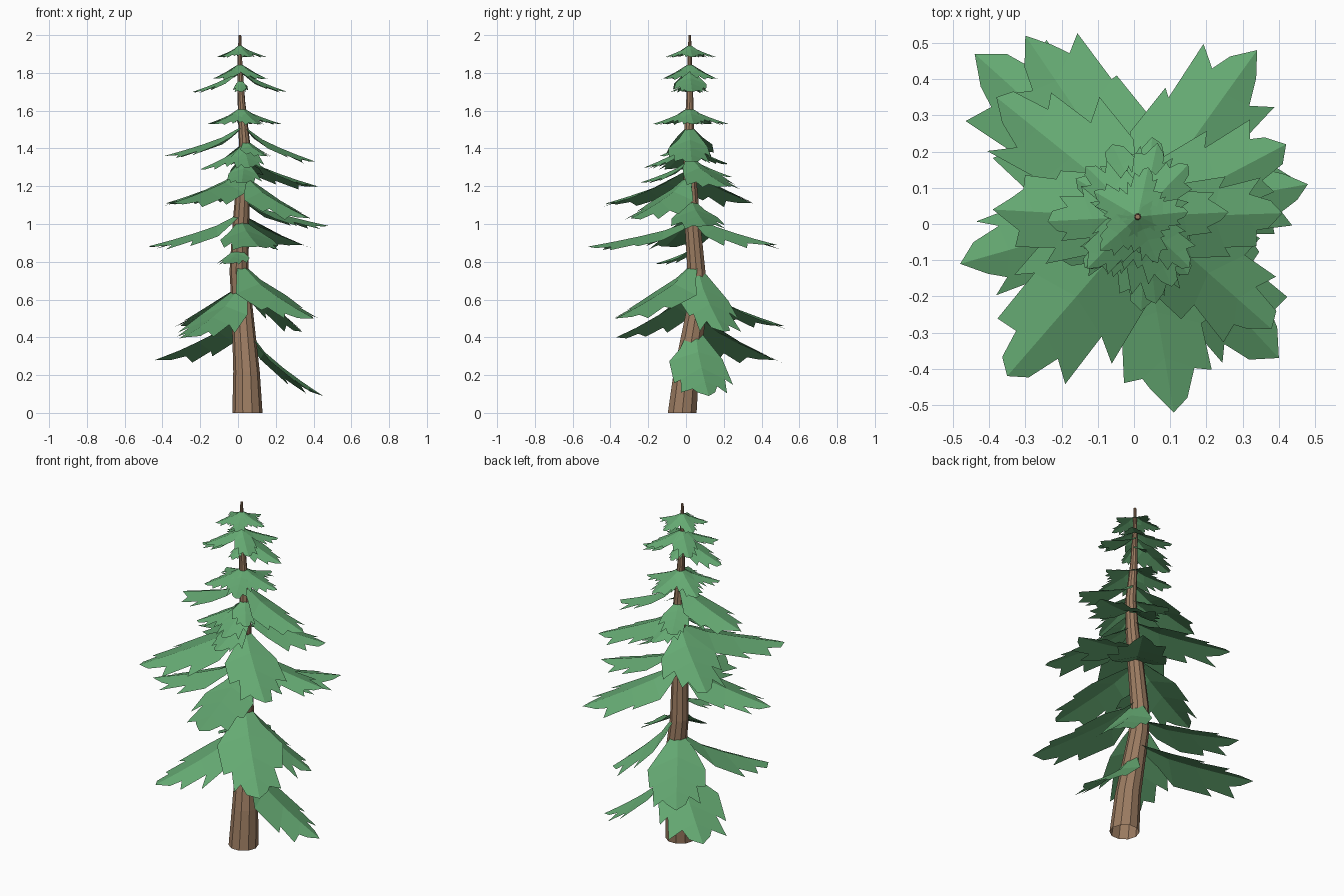
import bpy, bmesh, math, random
from mathutils import Vector

if "Cube" in bpy.data.objects:
    bpy.data.objects.remove(bpy.data.objects["Cube"])

random.seed(4)


def material(name, color):
    m = bpy.data.materials.new(name)
    m.diffuse_color = color
    m.use_nodes = True
    m.node_tree.nodes["Principled BSDF"].inputs["Base Color"].default_value = m.diffuse_color
    return m


bark = material("bark", (0.33, 0.20, 0.12, 1))
needles = material("needles", (0.13, 0.40, 0.17, 1))


def finish(bm, name, mat):
    me = bpy.data.meshes.new(name)
    bm.to_mesh(me)
    bm.free()
    me.materials.append(mat)
    ob = bpy.data.objects.new(name, me)
    bpy.context.collection.objects.link(ob)
    return ob


# Trunk path: x, y, z, radius
TRUNK = [(0.05, -0.02, 0, 0.08), (0.045, 0.002, 0.22, 0.07), (0.02, 0.062, 0.58, 0.055),
         (0.005, 0.055, 0.75, 0.05), (0.015, 0.035, 1.0, 0.044), (0.03, 0.02, 1.25, 0.036),
         (0.035, 0.015, 1.42, 0.03), (0.018, 0.02, 1.65, 0.02), (0.01, 0.02, 1.85, 0.013),
         (0.01, 0.02, 2.0, 0.007)]


def axis(z):
    for a, b in zip(TRUNK, TRUNK[1:]):
        if z <= b[2]:
            return Vector(a[:3]).lerp(Vector(b[:3]), (z - a[2]) / (b[2] - a[2]))


def build_trunk(sides=10):
    bm = bmesh.new()
    rings = []
    for x, y, z, r in TRUNK:
        rings.append([bm.verts.new((x + r * math.cos(math.tau * i / sides),
                                    y + r * math.sin(math.tau * i / sides), z))
                      for i in range(sides)])
    for a, b in zip(rings, rings[1:]):
        for i in range(sides):
            j = (i + 1) % sides
            bm.faces.new((a[i], a[j], b[j], b[i]))
    bm.faces.new(rings[-1])
    finish(bm, "trunk", bark)


# Half-outline of a bough, (along, across): edge points and lobe tips per rib segment
RIB = [0, 0.27, 0.5, 0.73, 1]
EDGE = [[(0, 0.1), (0.14, 0.5), (0.3, 0.88)],
        [(0.3, 0.88), (0.6, 1.0), (0.56, 0.68)],
        [(0.56, 0.68), (0.83, 0.74), (0.78, 0.42)],
        [(0.78, 0.42), (0.91, 0.30)]]


def build_bough(tip, root_z, width=0.29, name="bough"):
    """Drooping folded sheet with jagged edges, from the trunk to the tip."""
    root, tip = axis(root_z), Vector(tip)
    out = tip - root
    drop = out.z
    out.z = 0
    length = (tip - root).length
    side = Vector((-out.y, out.x, 0)).normalized()
    half = width * length

    def point(t, w):
        p = root + out * t + side * (w * half)
        p.z = root.z + drop * t ** 0.72 - abs(w) * half * 0.3
        return p

    bm = bmesh.new()
    rib = [bm.verts.new(point(t, 0)) for t in RIB]
    for s in (1, -1):
        cache = {}

        def edge_vert(e):
            if e not in cache:
                k = random.uniform(0.85, 1.12)
                t = e[0] + (random.uniform(-0.04, 0.04) if e[0] else 0)
                cache[e] = bm.verts.new(point(t, s * e[1] * k))
            return cache[e]

        for i, edge in enumerate(EDGE):
            loop = [rib[i]] + [edge_vert(e) for e in edge] + [rib[i + 1]]
            bm.faces.new(loop[::-1] if s > 0 else loop)
    finish(bm, name, needles)


# Large boughs: tip x, y, z and root z
BOUGHS = [(0.45, 0.12, 0.09, 0.47), (-0.44, 0.47, 0.28, 0.52), (-0.30, 0.52, 0.46, 0.67),
          (0.40, -0.37, 0.50, 0.80), (-0.28, -0.37, 0.40, 0.67), (0.34, 0.20, 0.43, 0.80),
          (-0.48, -0.11, 0.88, 1.06), (0.11, -0.52, 0.88, 1.02), (0.34, 0.48, 0.89, 1.05),
          (0.48, 0.11, 0.99, 1.13), (0.38, -0.29, 1.03, 1.26), (-0.38, 0.35, 1.11, 1.29),
          (-0.35, -0.42, 1.11, 1.29), (0.42, 0.22, 1.20, 1.36),
          (-0.39, 0.04, 1.36, 1.52), (0.41, 0.03, 1.33, 1.52)]
for b in BOUGHS:
    build_bough(b[:3], b[3], name="large_bough")

# Small boughs between the large ones
for b in [(-0.06, -0.16, 0.79, 0.88), (0.05, 0.24, 1.25, 1.36), (0.06, -0.22, 1.30, 1.43),
          (-0.20, -0.10, 1.29, 1.43), (-0.06, 0.22, 1.32, 1.43), (0.02, -0.24, 1.22, 1.34),
          (0.15, -0.14, 1.36, 1.45)]:
    build_bough(b[:3], b[3], 0.34, "small_bough")

# Top whorls: root z, tip z, reach, turn, count
for root_z, tip_z, reach, turn, count in [(1.62, 1.53, 0.21, 0.1, 5), (1.82, 1.70, 0.25, 0.05, 2),
                                          (1.77, 1.70, 0.10, 1.57, 2), (1.85, 1.77, 0.20, 0.8, 4),
                                          (1.95, 1.885, 0.14, 0.1, 5)]:
    c = axis(root_z)
    for i in range(count):
        a = turn + math.tau * i / count
        build_bough((c.x + reach * math.cos(a), c.y + reach * math.sin(a), tip_z),
                    root_z, 0.31, "top_bough")

build_trunk()
